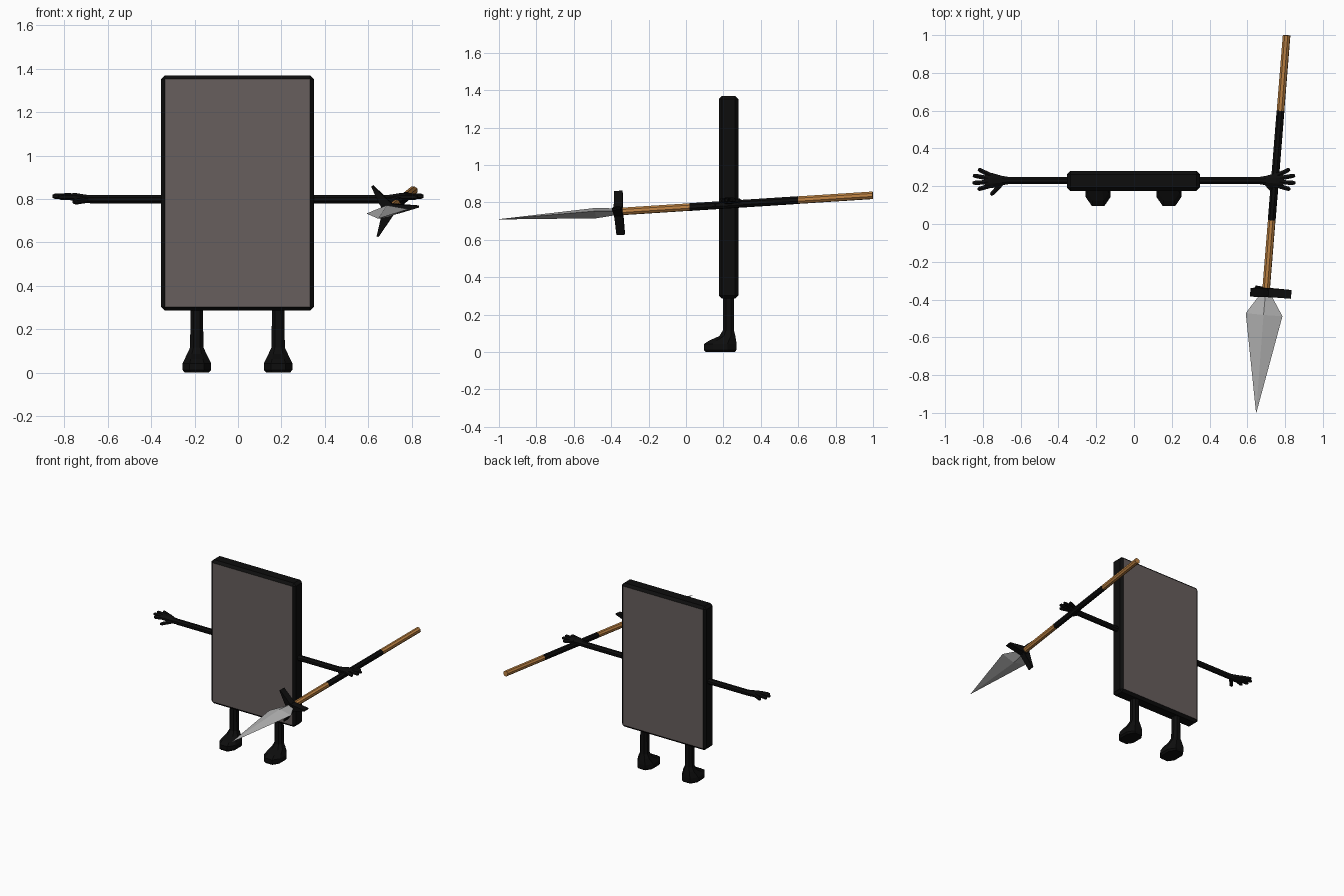
import bpy, bmesh, math
from mathutils import Vector, Matrix

if "Cube" in bpy.data.objects:
    bpy.data.objects.remove(bpy.data.objects["Cube"])


def material(name, rgb):
    m = bpy.data.materials.new(name)
    m.diffuse_color = (*rgb, 1)
    m.use_nodes = True
    m.node_tree.nodes["Principled BSDF"].inputs["Base Color"].default_value = m.diffuse_color
    return m


BLACK = material("black", (0.004, 0.004, 0.004))
GREY = material("panel grey", (0.135, 0.112, 0.110))
WOOD = material("wood", (0.50, 0.22, 0.055))
STEEL = material("steel", (0.45, 0.45, 0.45))


def finish(name, bm, *mats):
    bmesh.ops.recalc_face_normals(bm, faces=bm.faces)
    me = bpy.data.meshes.new(name)
    bm.to_mesh(me)
    bm.free()
    for m in mats:
        me.materials.append(m)
    ob = bpy.data.objects.new(name, me)
    bpy.context.collection.objects.link(ob)
    return ob


def loft(name, rings, mat, bm=None):
    """Skin a stack of point rings and cap both ends."""
    own = bm is None
    bm = bm or bmesh.new()
    vs = [[bm.verts.new(p) for p in r] for r in rings]
    n = len(vs[0])
    for a, b in zip(vs, vs[1:]):
        for i in range(n):
            j = (i + 1) % n
            bm.faces.new((a[i], a[j], b[j], b[i]))
    bm.faces.new(vs[0][::-1])
    bm.faces.new(vs[-1])
    return finish(name, bm, mat) if own else None


def ellipse(center, u, v, ru, rv, n=8):
    c = Vector(center)
    return [c + u * ru * math.cos(2 * math.pi * (i + .5) / n)
            + v * rv * math.sin(2 * math.pi * (i + .5) / n) for i in range(n)]


def tube(bm, pts, radii, n=8):
    """Round limb through points lying close to a horizontal plane."""
    pts = [Vector(p) for p in pts]
    d = (pts[-1] - pts[0]).normalized()
    side = d.cross(Vector((0, 0, 1))).normalized()
    up = side.cross(d)
    loft("", [ellipse(p, side, up, r, r, n) for p, r in zip(pts, radii)], None, bm)


# Body slab: chamfered, front and back faces grey
bm = bmesh.new()
bmesh.ops.create_cube(bm, size=1)
bmesh.ops.scale(bm, verts=bm.verts, vec=(0.705, 0.105, 1.085))
bmesh.ops.translate(bm, verts=bm.verts, vec=(-0.003, 0.228, 0.8275))
bmesh.ops.bevel(bm, geom=bm.edges[:], offset=0.018, segments=1, affect='EDGES')
bm.normal_update()
for f in bm.faces:
    f.material_index = 1 if abs(f.normal.y) > 0.99 else 0
finish("body", bm, BLACK, GREY)

# Legs with feet: z, half width, front y, back y
FOOT = [(0.0, .055, .105, .262), (.012, .066, .095, .270), (.042, .066, .095, .270),
        (.062, .056, .125, .268), (.085, .045, .178, .264), (.115, .031, .197, .257),
        (.31, .028, .198, .256)]
for side, x in (("left", -0.19), ("right", 0.185)):
    rings = []
    for z, w, y0, y1 in FOOT:
        cy, h = (y0 + y1) / 2, (y1 - y0) / 2
        rings.append([(x + w * a, cy + h * b, z) for a, b in
                      ((.5, -1), (1, -.45), (1, .45), (.5, 1),
                       (-.5, 1), (-1, .45), (-1, -.45), (-.5, -1))])
    loft(side + "_leg", rings, BLACK)

# Arms, palms and five splayed fingers
Y, Z = Vector((0, 1, 0)), Vector((0, 0, 1))
FINGERS = [((.76, .258, .81), (.825, .290, .808)), ((.77, .242, .813), (.853, .257, .812)),
           ((.77, .222, .813), (.855, .217, .812)), ((.76, .203, .81), (.828, .183, .808)),
           ((.70, .215, .795), (.758, .153, .785))]
for side, s in (("left", -1), ("right", 1)):
    bm = bmesh.new()
    tube(bm, [(s * .33, .23, .798), (s * .67, .23, .798)], (.021, .021))
    palm = [(.66, .798, .020, .020), (.70, .80, .027, .021),
            (.75, .808, .043, .021), (.79, .811, .044, .014)]
    loft("", [ellipse((s * x, .23, z), Y, Z, ry, rz) for x, z, ry, rz in palm], None, bm)
    for a, b in FINGERS:
        p, q = [Vector((s * v[0], v[1], v[2])) for v in (a, b)]
        tube(bm, [p, p.lerp(q, .85), q], (.014, .013, .007), 6)
    finish(side + "_arm", bm, BLACK)

# Spear frame: axis runs backwards, slightly outwards and upwards
AXIS = Vector((.0806, 1, .0642)).normalized()
ACROSS = AXIS.cross(Z).normalized()
ACROSS = Matrix.Rotation(math.radians(-6), 3, AXIS) @ ACROSS
UP = ACROSS.cross(AXIS)


def on_axis(y):
    return Vector((.70 + (y + .34) * .0806, y, .752 + (y + .34) * .0642))


# Shaft in wood with a dark grip
for name, y0, y1, r, mat in (("shaft_front", -.37, .02, .021, WOOD),
                             ("grip", .02, .60, .0215, BLACK),
                             ("shaft_rear", .60, .999, .021, WOOD)):
    loft(name, [ellipse(on_axis(y), ACROSS, UP, r, r) for y in (y0, y1)], mat)

# Guard: hub with three tapering prongs
bm = bmesh.new()
loft("", [ellipse(on_axis(y), ACROSS, UP, .032, .032) for y in (-.385, -.337)], None, bm)
for k in range(3):
    a = math.radians(120 * k)
    out = ACROSS * math.cos(a) + UP * math.sin(a)
    wide = AXIS.cross(out)
    c = on_axis(-.361)
    loft("", [[c + out * r + wide * w * i + AXIS * .023 * j
               for i, j in ((-1, -1), (1, -1), (1, 1), (-1, 1))]
              for r, w in ((0, .028), (.05, .02), (.135, .004))], None, bm)
finish("guard", bm, BLACK)

# Blade: flat diamond section drawn to a point
loft("blade", [[on_axis(y) + ACROSS * w * a + UP * t * b
                for a, b in ((1, 0), (0, 1), (-1, 0), (0, -1))]
               for y, w, t in ((-.375, .03, .018), (-.48, .098, .028), (-.999, .001, .001))],
     STEEL)
